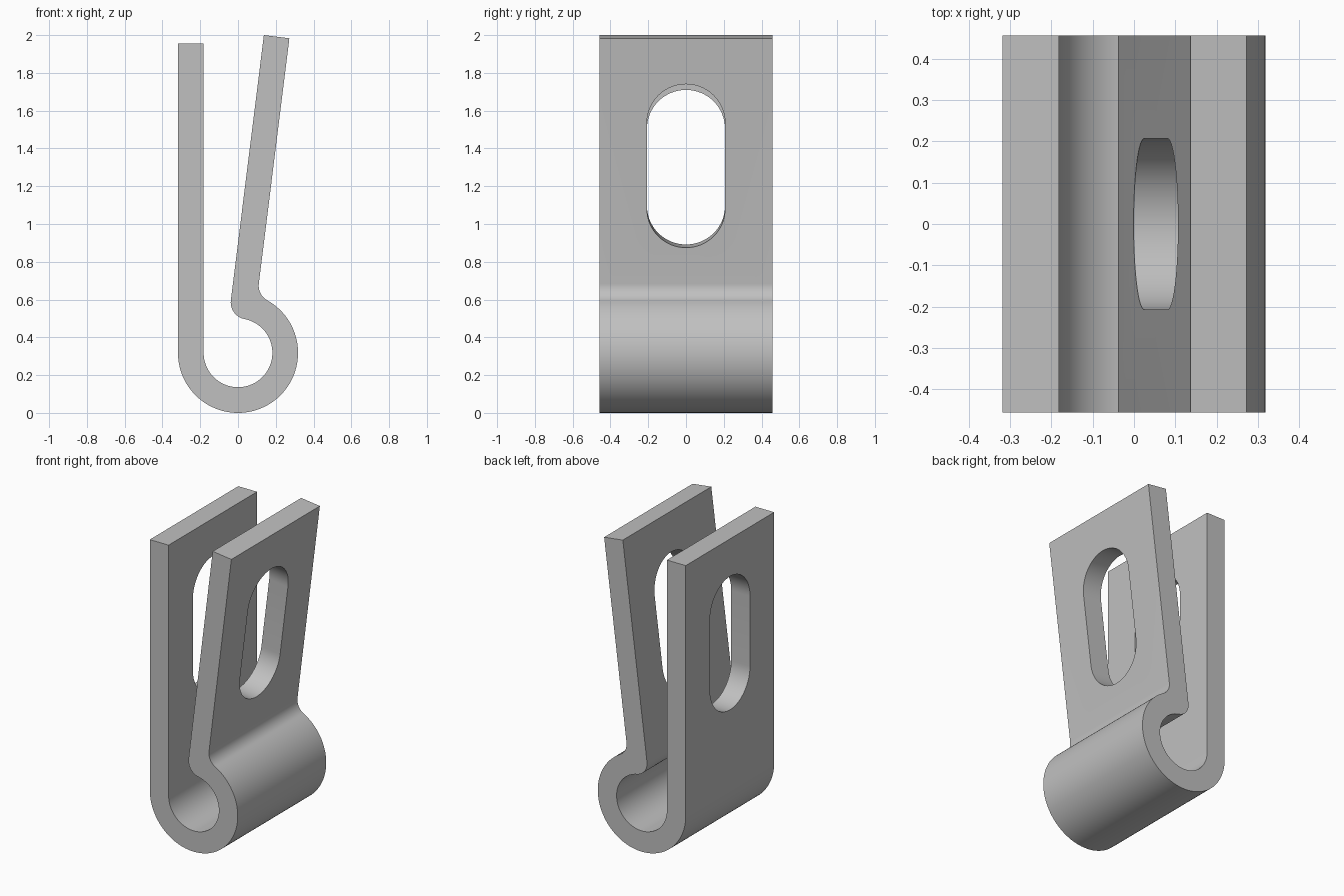
import bpy, bmesh
from math import cos, sin, pi, radians, atan2, sqrt
from mathutils import Vector, Matrix

if "Cube" in bpy.data.objects:
    bpy.data.objects.remove(bpy.data.objects["Cube"], do_unlink=True)

R_OUT, R_IN, BEND = 0.318, 0.182, 0.09   # loop radii and bend fillet radius
THICK = R_OUT - R_IN
HALF_W = 0.457
LEAN = radians(7.1)
HUB = Vector((0, R_OUT))                 # loop centre in (x, z)
LEFT_TOP = 1.955
SLOT_R, SLOT_LEN, SLOT_DROP = 0.207, 0.872, 0.245

along = Vector((sin(LEAN), cos(LEAN)))   # up the leaning leg
out = Vector((cos(LEAN), -sin(LEAN)))    # across the leaning leg
tip_in = Vector((0.137, 2.0))
tip_out = tip_in + out * THICK

steel = bpy.data.materials.new("steel grey")
steel.use_nodes = True
grey = (0.53, 0.53, 0.53, 1)
steel.diffuse_color = grey
steel.node_tree.nodes["Principled BSDF"].inputs["Base Color"].default_value = grey


def arc(centre, radius, a, b, n):
    return [centre + radius * Vector((cos(a + (b - a) * i / n), sin(a + (b - a) * i / n)))
            for i in range(n + 1)]


def fillet_centre(tip, loop_radius):
    """Centre of the bend circle touching a leg face and the loop."""
    base = tip + out * BEND - HUB
    up = base.dot(along)
    side = base - along * up
    return HUB + side + along * sqrt((loop_radius + BEND) ** 2 - side.length_squared)


def angle(v):
    return atan2(v.y, v.x)


def prism(name, points, depth, to_world):
    """Extrude a closed 2D outline symmetrically about its plane."""
    bm = bmesh.new()
    face = bm.faces.new([bm.verts.new(to_world @ Vector((p.x, p.y, -depth))) for p in points])
    ext = bmesh.ops.extrude_face_region(bm, geom=[face])
    shift = to_world.to_3x3() @ Vector((0, 0, 2 * depth))
    bmesh.ops.translate(bm, vec=shift,
                        verts=[g for g in ext["geom"] if isinstance(g, bmesh.types.BMVert)])
    bmesh.ops.recalc_face_normals(bm, faces=bm.faces)
    mesh = bpy.data.meshes.new(name)
    bm.to_mesh(mesh)
    bm.free()
    mesh.materials.append(steel)
    obj = bpy.data.objects.new(name, mesh)
    bpy.context.collection.objects.link(obj)
    return obj


# Bent strip outline: straight leg, round loop, bend, leaning leg
c_out = fillet_centre(tip_out, R_OUT)
c_in = fillet_centre(tip_in, R_IN)
a_out, a_in = angle(c_out - HUB), angle(c_in - HUB)
outline = [Vector((-R_OUT, LEFT_TOP))]
outline += arc(HUB, R_OUT, -pi, a_out, 64)
outline += arc(c_out, BEND, a_out - pi, angle(-out) - 2 * pi if angle(-out) > 0 else angle(-out), 12)[1:]
outline += [tip_out, tip_in]
outline += arc(c_in, BEND, angle(-out), a_in + pi if angle(-out) > 0 else a_in - pi, 12)
outline += arc(HUB, R_IN, a_in, -pi, 64)[1:]
outline += [Vector((-R_IN, LEFT_TOP))]
front_plane = Matrix.Rotation(pi / 2, 4, "X")
clip = prism("bent_clip", outline, HALF_W, front_plane)

# Rounded slot through each leg, square to the leg
half = SLOT_LEN / 2 - SLOT_R
slot = (arc(Vector((0, half)), SLOT_R, 0, pi, 32)
        + arc(Vector((0, -half)), SLOT_R, pi, 2 * pi, 32))
side_plane = Matrix(((0, 0, 1, 0), (1, 0, 0, 0), (0, 1, 0, 0), (0, 0, 0, 1)))
drop = SLOT_DROP + SLOT_LEN / 2
lean_mid = (tip_in + tip_out) / 2 - along * drop
legs = (("straight", Vector((-(R_OUT + R_IN) / 2, LEFT_TOP - drop)), 0),
        ("leaning", lean_mid, LEAN))
bpy.context.view_layer.objects.active = clip
clip.select_set(True)
for name, mid, tilt in legs:
    place = Matrix.Translation((mid.x, 0, mid.y)) @ Matrix.Rotation(tilt, 4, "Y")
    cutter = prism(name + "_slot_cutter", slot, THICK * 0.65, place @ side_plane)
    cutter.hide_render = True
    cut = clip.modifiers.new(name + "_slot", "BOOLEAN")
    cut.operation = "DIFFERENCE"
    cut.solver = "EXACT"
    cut.object = cutter
    bpy.ops.object.modifier_apply(modifier=cut.name)
    bpy.data.objects.remove(cutter, do_unlink=True)

bpy.ops.object.shade_smooth_by_angle(angle=radians(30))
